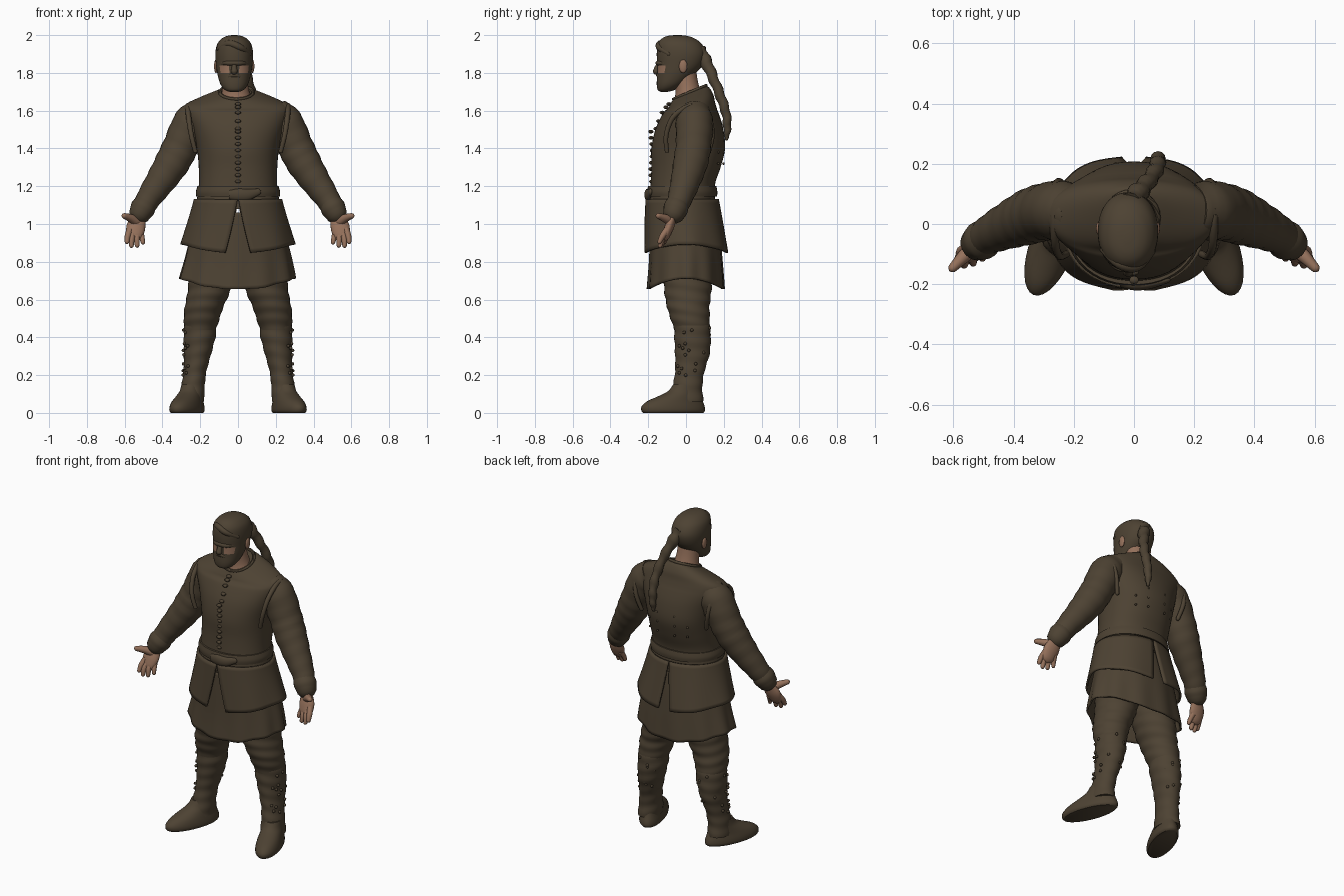
import bpy, bmesh, math, random
from mathutils import Vector

random.seed(4)


def material(name, rgb):
    m = bpy.data.materials.new(name)
    m.diffuse_color = (*rgb, 1)
    return m


CLOTH = material("dark brown cloth", (0.075, 0.055, 0.033))
SKIN = material("tan skin", (0.30, 0.165, 0.105))


def smooth_path(keys, steps):
    """Catmull-Rom interpolation of tuples of any length."""
    out, n = [], len(keys)
    for i in range(n - 1):
        a, b, c, d = (keys[max(0, min(n - 1, i + k))] for k in (-1, 0, 1, 2))
        for s in range(steps):
            t = s / steps
            out.append([0.5 * (2 * q + (r - p) * t + (2 * p - 5 * q + 4 * r - e) * t * t
                               + (3 * q - p - 3 * r + e) * t ** 3)
                        for p, q, r, e in zip(a, b, c, d)])
    return out + [list(keys[-1])]


def finish(name, bm, mat, mirror=False, solid=0):
    bmesh.ops.recalc_face_normals(bm, faces=bm.faces)
    me = bpy.data.meshes.new(name)
    bm.to_mesh(me)
    bm.free()
    me.materials.append(mat)
    for p in me.polygons:
        p.use_smooth = True
    me.set_sharp_from_angle(angle=math.radians(45))
    ob = bpy.data.objects.new(name, me)
    bpy.context.collection.objects.link(ob)
    if solid:
        ob.modifiers.new("thickness", 'SOLIDIFY').thickness = solid
    if mirror:
        ob.modifiers.new("mirror", 'MIRROR')
    return ob


def skin_rings(name, rings, mat, loop=True, caps=True, **kw):
    bm = bmesh.new()
    vs = [[bm.verts.new(p) for p in r] for r in rings]
    n = len(vs[0])
    for a, b in zip(vs, vs[1:]):
        for i in range(n if loop else n - 1):
            j = (i + 1) % n
            bm.faces.new((a[i], a[j], b[j], b[i]))
    if caps:
        bm.faces.new(vs[0])
        bm.faces.new(vs[-1])
    return finish(name, bm, mat, **kw)


def stack(name, keys, mat, sides=32, steps=5, power=2.0, tilt=None, fold=None, **kw):
    """Stacked horizontal ovals: (cx, cy, z, rx, ry, rotation)."""
    rings = []
    for cx, cy, z, rx, ry, rot in smooth_path(keys, steps):
        ring = []
        for i in range(sides):
            a = 2 * math.pi * i / sides
            c, s = math.cos(a), math.sin(a)
            f = 1 + (fold(a, z) if fold else 0)
            u = math.copysign(abs(c) ** (2 / power), c) * rx * f
            v = math.copysign(abs(s) ** (2 / power), s) * ry * f
            x = cx + u * math.cos(rot) - v * math.sin(rot)
            y = cy + u * math.sin(rot) + v * math.cos(rot)
            ring.append((x, y, z + (tilt(x, y, z) if tilt else 0)))
        rings.append(ring)
    return skin_rings(name, rings, mat, **kw)


def tube(name, keys, mat, flat=1.0, sides=16, steps=5, wave=0, freq=0, **kw):
    """Tube along a path of (x, y, z, radius), rounded at its end."""
    path = smooth_path(keys, steps)
    end = Vector(path[-1][:3])
    d = (end - Vector(path[-2][:3])).normalized()
    r = path[-1][3]
    path += [[*(end + d * r * k), r * m] for k, m in ((0.4, 0.9), (0.75, 0.62), (0.95, 0.25))]
    rings = []
    for k, p in enumerate(path):
        c = Vector(p[:3])
        t = (Vector(path[min(k + 1, len(path) - 1)][:3]) - Vector(path[max(k - 1, 0)][:3])).normalized()
        side = t.cross(Vector((0, 1, 0))).normalized()
        nor = side.cross(t)
        ring = []
        for i in range(sides):
            a = 2 * math.pi * i / sides
            r = p[3] * (1 + wave * math.sin(freq * k + 1.5 * math.sin(a)))
            ring.append(c + side * r * math.cos(a) + nor * r * flat * math.sin(a))
        rings.append(ring)
    return skin_rings(name, rings, mat, **kw)


def blobs(name, items, mat, seg=12, **kw):
    """Ellipsoids: (centre, radii)."""
    bm = bmesh.new()
    for c, s in items:
        vs = bmesh.ops.create_uvsphere(bm, u_segments=seg, v_segments=max(4, seg // 2), radius=1)["verts"]
        for v in vs:
            v.co = Vector((c[0] + v.co.x * s[0], c[1] + v.co.y * s[1], c[2] + v.co.z * s[2]))
    return finish(name, bm, mat, **kw)


# Head, with skin showing on the cheeks below the eyes
HX = -0.02
head = stack("head", [
    (HX, -.115, 1.70, .025, .02, 0), (HX, -.105, 1.71, .05, .045, 0), (HX, -.083, 1.74, .073, .072, 0),
    (HX, -.055, 1.79, .088, .098, 0), (HX, -.032, 1.84, .096, .120, 0), (HX, -.025, 1.90, .100, .130, 0),
    (HX, -.032, 1.95, .091, .118, 0), (HX, -.04, 1.98, .068, .09, 0), (HX, -.045, 1.995, .04, .055, 0),
    (HX, -.045, 2.0, .01, .015, 0)], CLOTH, sides=48, power=2.15)
head.data.materials.append(SKIN)
for p in head.data.polygons:
    c = p.center
    if 1.795 < c.z < 1.84 and 0.03 < abs(c.x - HX) < 0.075 and c.y < -.07:
        p.material_index = 1

tube("nose", [(HX, -.138, 1.855, .010), (HX, -.152, 1.83, .014), (HX, -.158, 1.808, .018)], CLOTH, sides=10)
tube("brow", [(HX - .065, -.115, 1.85, .008), (HX - .03, -.144, 1.852, .013), (HX + .03, -.144, 1.852, .013),
              (HX + .065, -.115, 1.85, .008)], CLOTH, sides=10)
tube("moustache", [(HX - .045, -.12, 1.765, .008), (HX - .02, -.143, 1.785, .012), (HX + .02, -.143, 1.785, .012),
                   (HX + .045, -.12, 1.765, .008)], CLOTH, sides=10)
blobs("chin_beard", [((HX, -.122, 1.735), (.05, .032, .036))], CLOTH, 16)
blobs("ears", [((HX + s * .097, -.015, 1.835), (.010, .022, .036)) for s in (-1, 1)], SKIN, 14)
tube("hair_sweep", [(HX - .085, -.08, 1.925, .012), (HX - .03, -.13, 1.955, .018), (HX + .03, -.14, 1.935, .018),
                    (HX + .08, -.09, 1.90, .012)], CLOTH, sides=12)
stack("neck", [(-.01, .015, 1.62, .10, .085, 0), (-.012, .012, 1.69, .075, .068, 0),
               (-.016, .0, 1.76, .066, .062, 0), (HX, -.01, 1.84, .066, .06, 0)], SKIN)

# Braid hanging behind the back
tube("braid", [(-.01, .07, 1.92, .035), (.015, .105, 1.86, .033), (.05, .145, 1.77, .027), (.075, .185, 1.67, .026),
               (.08, .213, 1.58, .024), (.078, .218, 1.50, .020), (.075, .214, 1.45, .009)],
     CLOTH, sides=12, wave=.13, freq=1.5)

# Fitted coat body with raised back collar
stack("coat_body", [
    (0, -.02, 1.08, .226, .178, 0), (0, -.018, 1.2, .208, .170, 0), (0, .0, 1.3, .208, .183, 0),
    (0, .012, 1.4, .218, .195, 0), (0, .018, 1.5, .245, .180, 0), (-.005, .025, 1.58, .275, .150, 0),
    (-.008, .03, 1.625, .276, .125, 0), (-.008, .03, 1.655, .215, .115, 0), (-.008, .025, 1.685, .125, .098, 0),
    (-.008, .02, 1.695, .088, .086, 0)], CLOTH, sides=48, power=2.2,
    tilt=lambda x, y, z: max(0, (z - 1.6) / .1) * (y - .02) * .42)
tube("collar_rim", [(-.008 + .088 * math.sin(a), .02 - .086 * math.cos(a), 1.697 - .036 * math.cos(a), .009)
                    for a in (2 * math.pi * k / 14 + .03 for k in range(15))], CLOTH, sides=8, steps=2)

# Armhole edges of the sleeveless coat layer
tube("armhole_edge", [(.225, -.10, 1.38, .012), (.247, -.105, 1.47, .013), (.262, -.065, 1.57, .014),
                      (.265, .03, 1.627, .014), (.265, .11, 1.58, .014), (.25, .14, 1.48, .013),
                      (.225, .12, 1.38, .012)], CLOTH, sides=10, mirror=True)

# Flared coat skirt: one half panel, open in front and at the back
rings = []
for t in (k / 12 for k in range(13)):
    z = 1.13 - .26 * t
    rx, ry, cy = .222 + .068 * t ** 1.1, .182 + .036 * t, -.02 + .02 * t
    g0, g1 = .01 + .22 * t, .01 + .13 * t
    ring = []
    for i in range(33):
        a = -math.pi / 2 + g0 + (math.pi - g0 - g1) * i / 32
        f = 1 + .018 * t * math.sin(7 * a + 1)
        ring.append((rx * math.cos(a) * f, cy + ry * math.sin(a) * f,
                     z + t * (.02 - .045 * math.sin(a) ** 2)))
    rings.append(ring)
skin_rings("coat_skirt", rings, CLOTH, loop=False, caps=False, mirror=True, solid=-.012)

# Tunic skirt below the coat
stack("tunic_skirt", [(0, -.01, 1.06, .21, .165, 0), (0, -.005, .95, .24, .175, 0), (0, 0, .82, .272, .185, 0),
                      (-.005, 0, .71, .298, .195, 0)], CLOTH, sides=72, caps=False, solid=-.01,
      fold=lambda a, z: .022 * math.sin(11 * a + 1) * min(1, max(0, (1.0 - z) / .25)),
      tilt=lambda x, y, z: max(0, (.95 - z) / .24) * -.055 * min(1, (y / .19) ** 2))

# Belt with knot
stack("belt", [(0, -.02, 1.145, .221, .184, 0), (0, -.02, 1.17, .223, .186, 0), (0, -.02, 1.20, .215, .181, 0)],
      CLOTH, sides=48, power=2.1)
tube("belt_knot", [(-.045, -.196, 1.155, .025), (.0, -.203, 1.155, .032), (.05, -.2, 1.155, .03),
                   (.105, -.188, 1.17, .018)], CLOTH, flat=.55, sides=14)

# Button row and front seam
seam = smooth_path([(-.158, 1.235 + .27), (-.126, 1.59), (-.09, 1.635)], 2)
front = [(-.182 - .004 * math.sin(k), 1.225 + .033 * k) for k in range(9)] + [tuple(s) for s in seam]
blobs("buttons", [((0, y, z), (.017, .014, .010)) for y, z in front], CLOTH, 10)

# Sleeves
tube("sleeve", [(.19, .045, 1.585, .085), (.245, .045, 1.535, .098), (.30, .04, 1.42, .094), (.345, .025, 1.33, .092),
                (.405, .0, 1.235, .080), (.47, -.03, 1.14, .066), (.508, -.056, 1.075, .056)],
     CLOTH, sides=24, wave=.022, freq=1.7, mirror=True)
tube("cuff", [(.485, -.042, 1.115, .058), (.503, -.053, 1.085, .066), (.517, -.062, 1.06, .060)],
     CLOTH, sides=20, mirror=True)

# Hands with palms forward and thumbs outward
tube("palm", [(.505, -.055, 1.08, .036), (.525, -.07, 1.03, .040), (.54, -.088, .985, .050), (.546, -.102, .95, .046)],
     SKIN, flat=.5, mirror=True)
for nm, keys in {
        "thumb": [(.535, -.08, 1.01, .026), (.567, -.11, 1.03, .022), (.602, -.146, 1.043, .015)],
        "index_finger": [(.572, -.10, .97, .018), (.584, -.125, .935, .016), (.588, -.14, .905, .012)],
        "middle_finger": [(.556, -.103, .955, .018), (.563, -.126, .92, .016), (.564, -.137, .885, .012)],
        "ring_finger": [(.535, -.10, .95, .018), (.536, -.12, .92, .016), (.534, -.13, .886, .012)],
        "little_finger": [(.515, -.09, .955, .016), (.508, -.107, .925, .014), (.503, -.115, .902, .011)]}.items():
    tube(nm, keys, SKIN, sides=10, mirror=True)

# Trousers bunched at the knee, and wrapped boot shafts
stack("trouser_leg", [
    (.125, .01, .90, .12, .13, 0), (.135, .01, .75, .122, .13, 0), (.155, .01, .64, .112, .124, 0),
    (.18, .012, .56, .102, .112, 0), (.192, .022, .50, .095, .104, 0), (.20, .03, .44, .082, .092, 0)],
    CLOTH, steps=7, mirror=True, fold=lambda a, z: .022 * math.sin(95 * z + 1.8 * math.sin(a)))
stack("boot_shaft", [
    (.198, .03, .50, .080, .090, 0), (.202, .034, .42, .086, .096, 0), (.213, .034, .32, .073, .092, 0),
    (.228, .02, .22, .061, .078, 0), (.238, .008, .14, .062, .078, 0), (.243, .002, .06, .064, .09, 0)],
    CLOTH, steps=7, mirror=True, fold=lambda a, z: .024 * math.sin(85 * z + 1.4 * math.sin(a + 1)))
R = .36
stack("boot_foot", [
    (.27, -.068, 0, .066, .168, R), (.27, -.068, .012, .074, .178, R), (.27, -.068, .035, .073, .176, R),
    (.266, -.058, .062, .067, .155, R), (.257, -.033, .088, .061, .120, R), (.247, -.008, .115, .057, .09, R),
    (.242, .004, .15, .055, .075, R)], CLOTH, steps=3, mirror=True)

# Small studs on the boots and the coat back
studs = []
for k in range(22):
    z, a = .2 + .25 * k / 21, random.uniform(-1.2, 2.6)
    t = (z - .2) / .25
    studs.append(((.23 - .03 * t + (.064 + .024 * t) * math.cos(a), .022 + .012 * t + (.08 + .018 * t) * math.sin(a), z),
                  (.009, .009, .009)))
blobs("boot_studs", studs, CLOTH, 8, mirror=True)
blobs("back_studs", [((x, .012 + .193 * (1 - (x / .23) ** 2) ** .5, z), (.007, .007, .007))
                     for x in (.06, .13) for z in (1.32, 1.38, 1.44)], CLOTH, 8, mirror=True)
